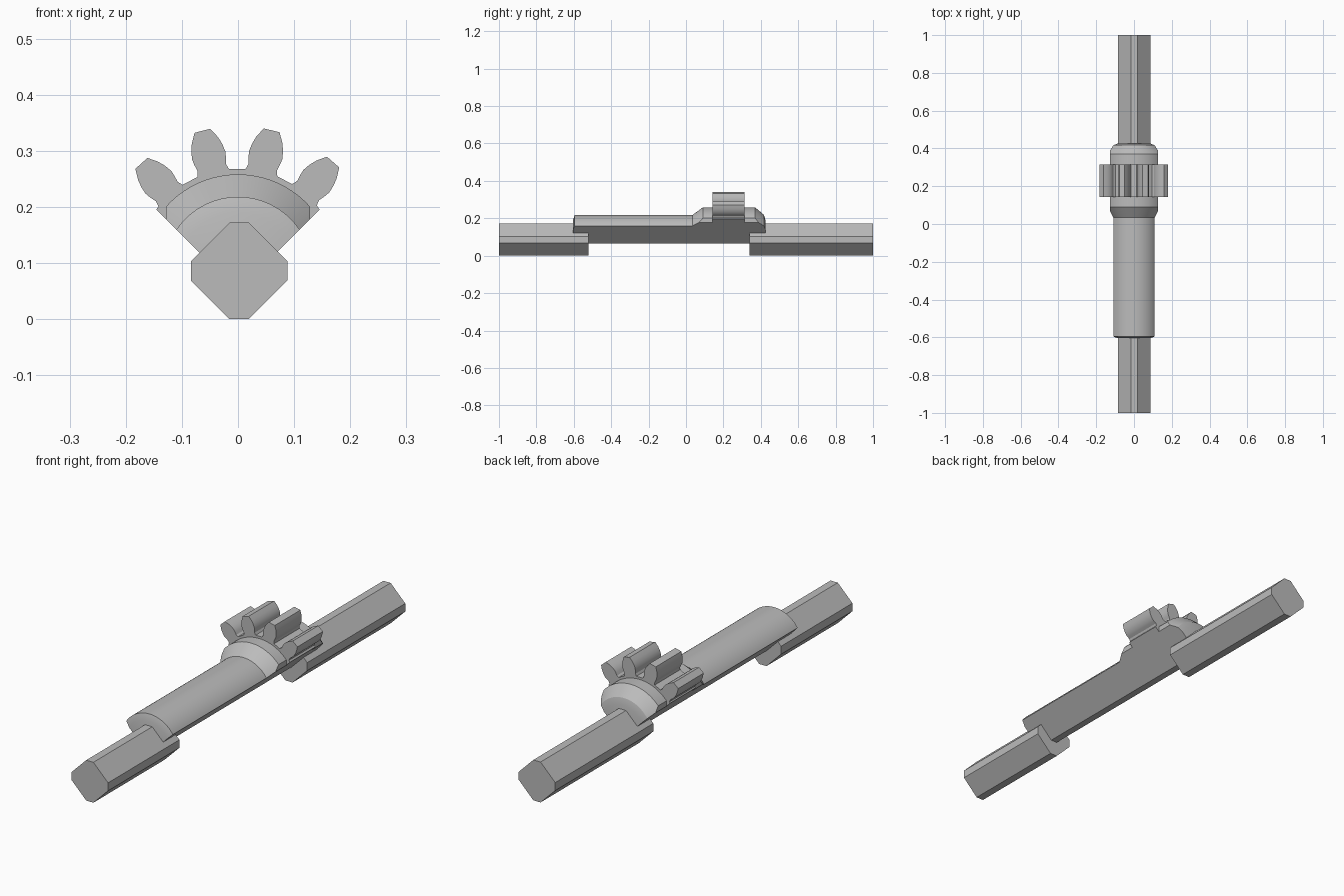
import bpy, bmesh, math

if "Cube" in bpy.data.objects:
    bpy.data.objects.remove(bpy.data.objects["Cube"])

AXIS_Z = 0.086          # height of the shaft axis
FLANK = 0.05            # the V flanks follow z = |x| + FLANK
BOTTOM = 0.065          # flat underside of the V

grey = bpy.data.materials.new("plain grey")
grey.diffuse_color = (0.5, 0.5, 0.5, 1)
grey.use_nodes = True
grey.node_tree.nodes["Principled BSDF"].inputs["Base Color"].default_value = grey.diffuse_color


def finish(name, bm):
    bmesh.ops.recalc_face_normals(bm, faces=bm.faces[:])
    mesh = bpy.data.meshes.new(name)
    bm.to_mesh(mesh)
    bm.free()
    mesh.materials.append(grey)
    ob = bpy.data.objects.new(name, mesh)
    bpy.context.collection.objects.link(ob)
    return ob


def prism(name, outline, y0, y1):
    """Extrude an x, z outline along y."""
    bm = bmesh.new()
    face = bm.faces.new([bm.verts.new((x, y0, z)) for x, z in outline])
    out = bmesh.ops.extrude_face_region(bm, geom=[face])
    moved = [v for v in out["geom"] if isinstance(v, bmesh.types.BMVert)]
    bmesh.ops.translate(bm, verts=moved, vec=(0, y1 - y0, 0))
    return finish(name, bm)


def lathe(name, profile, sides):
    """Turn a y, radius profile around the shaft axis, with flat ends."""
    bm = bmesh.new()
    rings = []
    for y, r in profile:
        rings.append([bm.verts.new((r * math.sin(math.tau * i / sides), y,
                                    AXIS_Z + r * math.cos(math.tau * i / sides)))
                      for i in range(sides)])
    for a, b in zip(rings, rings[1:]):
        for i in range(sides):
            j = (i + 1) % sides
            bm.faces.new((a[i], a[j], b[j], b[i]))
    bm.faces.new(rings[0])
    bm.faces.new(rings[-1])
    return finish(name, bm)


def smooth(ob, degrees):
    bpy.ops.object.select_all(action='DESELECT')
    ob.select_set(True)
    bpy.context.view_layer.objects.active = ob
    bpy.ops.object.shade_smooth_by_angle(angle=math.radians(degrees))


# Square bars with chamfered corners, standing on one corner
half, c = 0.086, 0.017
bar = []
for sx, sz in ((1, 1), (1, -1), (-1, -1), (-1, 1)):
    corner = [(sx * c, sz * half), (sx * half, sz * c)]
    bar += corner if sx * sz > 0 else corner[::-1]
bar = [(x + 0.002, z + AXIS_Z) for x, z in bar]
prism("front_bar", bar, -1.0, -0.52)
prism("rear_bar", bar, 0.34, 1.0)

# Round shaft with a raised collar, cut down to a V-shaped sector
shaft = lathe("shaft_sector", [(-0.604, 0.104), (-0.595, 0.132), (0.035, 0.132),
                               (0.09, 0.172), (0.37, 0.172), (0.417, 0.132),
                               (0.425, 0.104)], 96)
b, w = BOTTOM - FLANK, 0.128
cutter = prism("sector_cutter", [(-b, BOTTOM), (b, BOTTOM), (w, w + FLANK), (w, 0.4),
                                 (-w, 0.4), (-w, w + FLANK)], -0.8, 0.8)
mod = shaft.modifiers.new("sector", 'BOOLEAN')
mod.operation, mod.solver, mod.object = 'INTERSECT', 'EXACT', cutter
bpy.context.view_layer.objects.active = shaft
bpy.ops.object.modifier_apply(modifier="sector")
bpy.data.objects.remove(cutter)
smooth(shaft, 25)

# Toothed gear sector: four teeth of a 13-tooth gear on the same V
ROOT = 0.182
tooth = [(0.029, 0.180), (0.026, 0.190), (0.029, 0.202), (0.0305, 0.212),
         (0.0285, 0.226), (0.024, 0.240), (0.0145, 0.2575)]
tooth = [(-t, r) for t, r in tooth] + [(t, r) for t, r in reversed(tooth)]


def polar(r, a):
    return (r * math.sin(a), AXIS_Z + r * math.cos(a))


# angle at which the root circle meets the V flank
d = AXIS_Z - FLANK
xf = (d + math.sqrt(2 * ROOT ** 2 - d * d)) / 2
end = math.asin(xf / ROOT)
gear = [(-b, BOTTOM), polar(ROOT, -end)]
for k in (-1.5, -0.5, 0.5, 1.5):
    a = k * math.tau / 13 - math.radians(0.4)
    for t, r in tooth:
        gear.append((t * math.cos(a) + r * math.sin(a),
                     AXIS_Z - t * math.sin(a) + r * math.cos(a)))
gear += [polar(ROOT, end), (b, BOTTOM)]
smooth(prism("gear_teeth", gear, 0.142, 0.314), 25)
